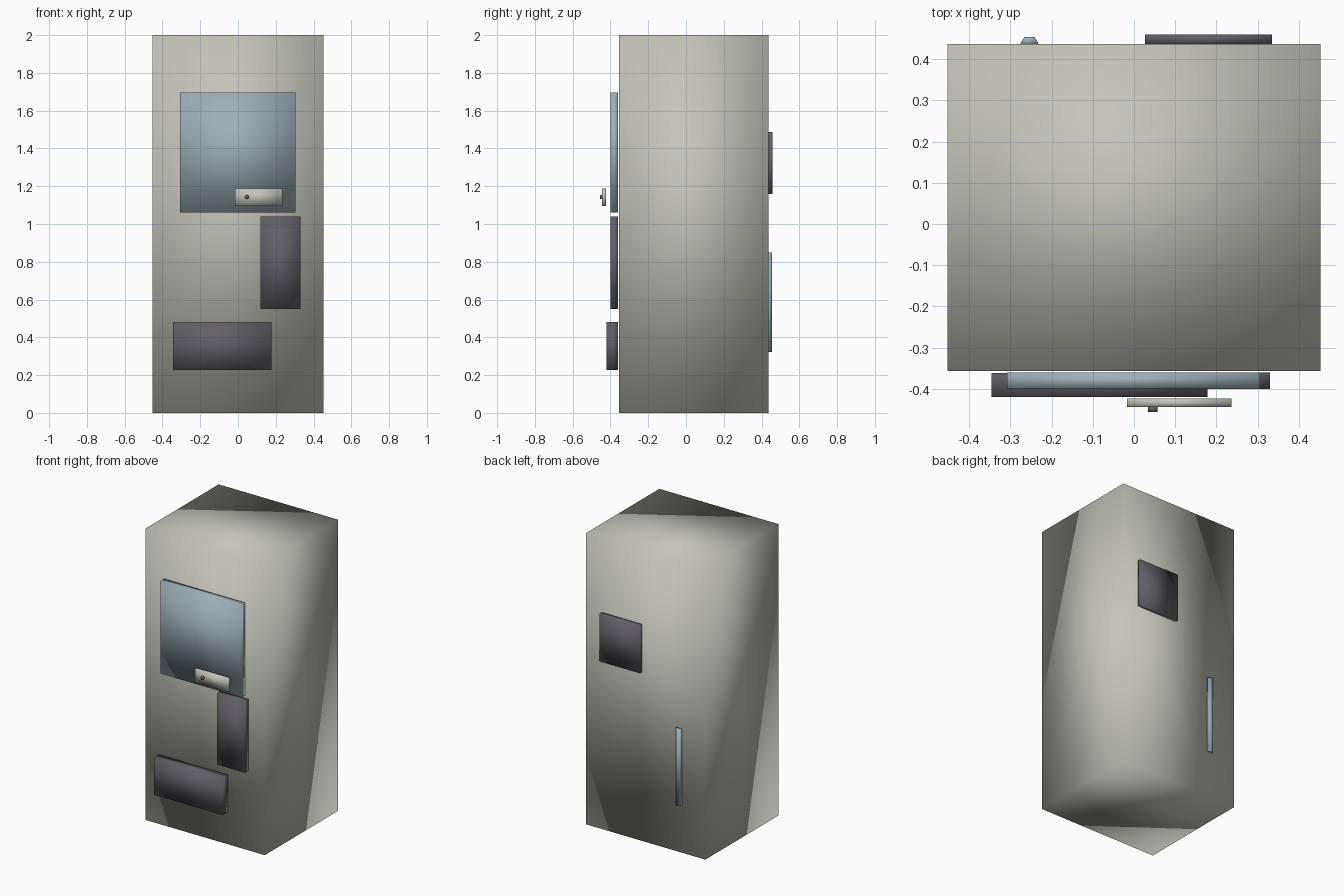
import bpy
import bmesh
import math
from mathutils import Matrix

old = bpy.data.objects.get("Cube")
if old:
    bpy.data.objects.remove(old, do_unlink=True)


def make_material(name, rgb):
    mat = bpy.data.materials.new(name)
    mat.use_nodes = True
    colour = (*rgb, 1.0)
    mat.diffuse_color = colour
    mat.node_tree.nodes["Principled BSDF"].inputs["Base Color"].default_value = colour
    return mat


warm_grey = make_material("warm grey", (0.55, 0.55, 0.50))
pale_blue = make_material("pale blue", (0.34, 0.43, 0.47))
charcoal = make_material("charcoal", (0.12, 0.115, 0.13))


def finish(name, bm, mat):
    """Turn a bmesh into a smooth-shaded object of one colour."""
    bmesh.ops.recalc_face_normals(bm, faces=bm.faces)
    for face in bm.faces:
        face.smooth = True
    mesh = bpy.data.meshes.new(name)
    bm.to_mesh(mesh)
    bm.free()
    mesh.materials.append(mat)
    obj = bpy.data.objects.new(name, mesh)
    bpy.context.collection.objects.link(obj)
    return obj


def box(name, mat, xs, ys, zs, back_taper=1.0):
    """Box between the given limits; its rear face can be narrowed in x."""
    bm = bmesh.new()
    bmesh.ops.create_cube(bm, size=1)
    for v in bm.verts:
        if v.co.y > 0:
            v.co.x *= back_taper
        for axis, (low, high) in enumerate((xs, ys, zs)):
            v.co[axis] = (low + high) / 2 + v.co[axis] * (high - low)
    return finish(name, bm, mat)


# Cabinet
FRONT, BACK = -0.356, 0.436
box("cabinet", warm_grey, (-0.452, 0.452), (FRONT, BACK), (0, 2))

# Front panels
box("window", pale_blue, (-0.308, 0.305), (-0.40, -0.36), (1.06, 1.695))
box("control_panel", charcoal, (0.12, 0.33), (-0.40, -0.36), (0.55, 1.04))
box("tray", charcoal, (-0.345, 0.178), (-0.42, -0.361), (0.226, 0.48))

# Handle plate with a small round lock
box("handle_plate", warm_grey, (-0.017, 0.236), (-0.444, -0.423), (1.096, 1.187))
bm = bmesh.new()
bmesh.ops.create_cone(bm, cap_ends=True, segments=12, radius1=0.0115,
                      radius2=0.0115, depth=0.014)
bmesh.ops.transform(bm, verts=bm.verts, matrix=Matrix.Translation((0.046, -0.449, 1.143))
                    @ Matrix.Rotation(math.pi / 2, 4, "X"))
finish("lock", bm, charcoal)

# Rear fittings
box("rear_panel", charcoal, (0.027, 0.334), (BACK, 0.459), (1.16, 1.487))
box("rear_bar", pale_blue, (-0.276, -0.231), (BACK, 0.454), (0.323, 0.85), back_taper=0.55)
